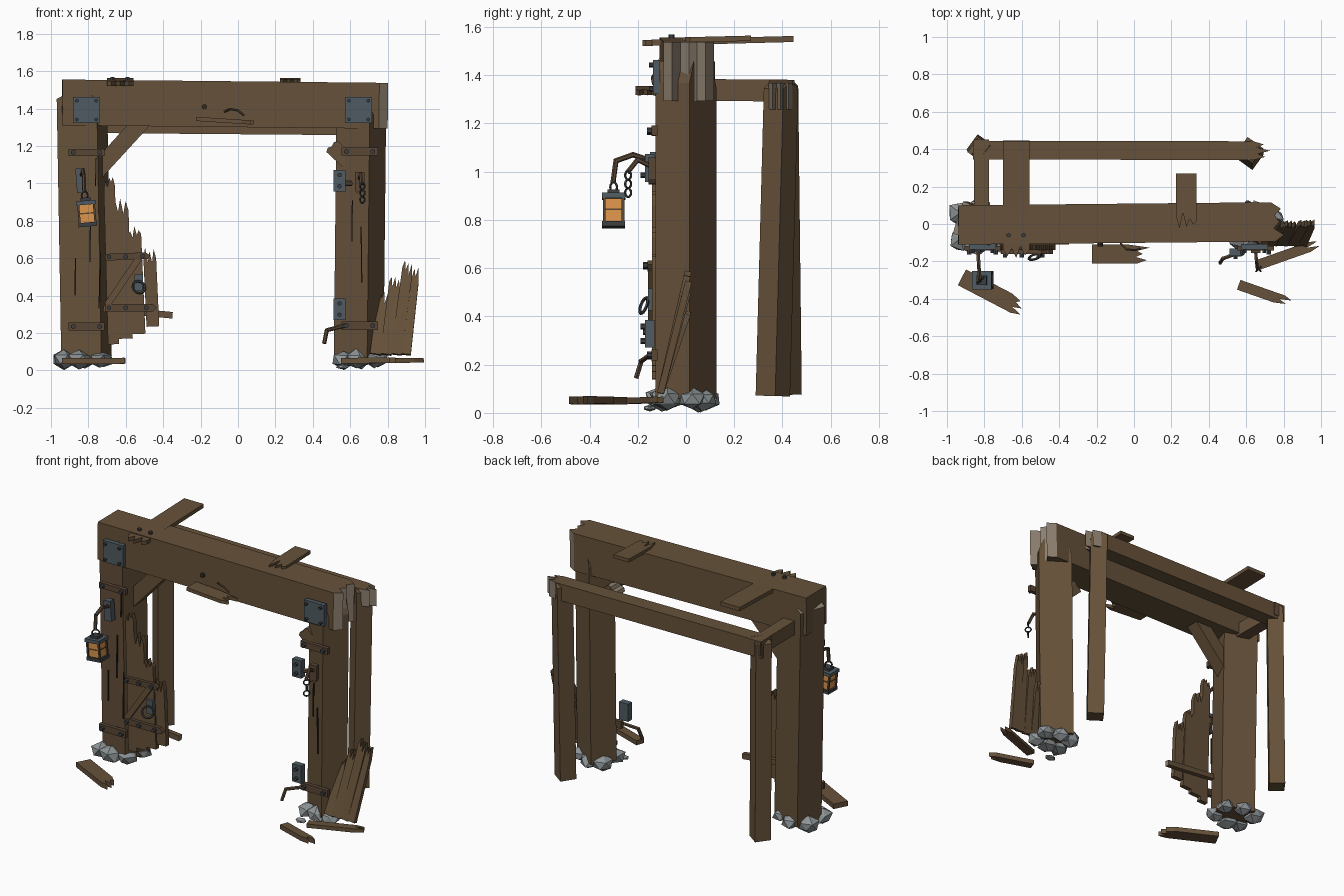
import bpy, bmesh, math, random
from mathutils import Vector, Matrix, Euler

if "Cube" in bpy.data.objects:
    bpy.data.objects.remove(bpy.data.objects["Cube"])

random.seed(7)
R = random.uniform


def mat(name, r, g, b):
    m = bpy.data.materials.new(name)
    m.diffuse_color = (r, g, b, 1)
    m.use_nodes = True
    m.node_tree.nodes["Principled BSDF"].inputs["Base Color"].default_value = m.diffuse_color
    return m


WOOD = mat("old wood", .133, .083, .042)
GRAIN = mat("pale broken wood", .26, .21, .155)
DARK = mat("dark cracks", .035, .024, .015)
RUST = mat("rusty iron", .10, .062, .036)
SLATE = mat("slate iron", .078, .105, .122)
IRON = mat("dark iron", .045, .048, .052)
STONE = mat("grey stone", .27, .30, .31)
GLOW = mat("amber glass", .72, .30, .07)


def finish(name, bm, mats, M=None):
    bmesh.ops.recalc_face_normals(bm, faces=bm.faces)
    me = bpy.data.meshes.new(name)
    bm.to_mesh(me)
    bm.free()
    for m in mats:
        me.materials.append(m)
    ob = bpy.data.objects.new(name, me)
    if M:
        ob.matrix_world = M
    bpy.context.collection.objects.link(ob)
    return ob


def box(name, loc, size, m, rot=(0, 0, 0), parent=Matrix()):
    bm = bmesh.new()
    bmesh.ops.create_cube(bm, size=1, matrix=Matrix.Diagonal((*size, 1)))
    rot = Euler([math.radians(a) for a in rot]).to_matrix().to_4x4()
    return finish(name, bm, [m], parent @ Matrix.Translation(loc) @ rot)


def plank(name, p0, p1, w, t, normal=(0, 0, 1), teeth=0, depth=.08, m=WOOD, end=None):
    """Board from p0 to p1, with a splintered far end when teeth > 0."""
    p0, p1 = Vector(p0), Vector(p1)
    L = (p1 - p0).length
    X = (p1 - p0) / L
    Z = Vector(normal)
    Z = (Z - X * Z.dot(X)).normalized()
    Y = Z.cross(X)
    pts = [(0, w / 2), (0, -w / 2)]
    if teeth:
        for i in range(2 * teeth + 1):
            cut = R(0, .4) if i % 2 else R(.5, 1)
            pts.append((L - depth * cut, -w / 2 + w * i / (2 * teeth)))
    else:
        pts += [(L, -w / 2), (L, w / 2)]
    bm = bmesh.new()
    f = bm.faces.new([bm.verts.new((x, y, -t / 2)) for x, y in pts])
    up = bmesh.ops.extrude_face_region(bm, geom=[f])["geom"]
    bmesh.ops.translate(bm, verts=[v for v in up if isinstance(v, bmesh.types.BMVert)], vec=(0, 0, t))
    bmesh.ops.recalc_face_normals(bm, faces=bm.faces)
    if end:
        for f in bm.faces:
            f.material_index = int(f.normal.x > .1)
    M = Matrix((X, Y, Z)).transposed().to_4x4()
    M.translation = p0
    return finish(name, bm, [m, end] if end else [m], M)


def rod(name, pts, r, m, sides=6):
    bm = bmesh.new()
    for a, b in zip(pts, pts[1:]):
        a, b = Vector(a), Vector(b)
        q = (b - a).to_track_quat('Z', 'Y').to_matrix().to_4x4()
        bmesh.ops.create_cone(bm, cap_ends=True, segments=sides, radius1=r, radius2=r,
                              depth=(b - a).length + r, matrix=Matrix.Translation((a + b) / 2) @ q)
    return finish(name, bm, [m])


def ring(name, loc, R1, r, m, rot=(90, 0, 0)):
    bpy.ops.mesh.primitive_torus_add(location=loc, major_radius=R1, minor_radius=r, major_segments=12,
                                     minor_segments=5, rotation=[math.radians(a) for a in rot])
    ob = bpy.context.object
    ob.name = name
    ob.data.materials.append(m)


def bolt(x, y, z, r=.012):
    rod("bolt", [(x, y + .005, z), (x, y - .012, z)], r, IRON)


def turned(a):
    a = math.radians(a)
    return (-math.sin(a), -math.cos(a), 0)


# Front posts, twisted about their own axes
plank("left_post", (-.81, 0, .05), (-.835, 0, 1.48), .225, .18, turned(18), 3, .05, end=GRAIN)
plank("right_post", (.645, 0, .06), (.66, 0, 1.46), .21, .165, turned(32), 3, .12)
# Rear posts
plank("rear_left_post", (-.825, .41, .075), (-.82, .395, 1.385), .1, .1, turned(36), 2, .04)
plank("rear_right_post", (.62, .36, .07), (.62, .395, 1.385), .105, .1, turned(36), 2, .06)
# Main beam, rear beam and side tie
plank("main_beam", (-.94, -.005, 1.433), (.805, .012, 1.415), .21, .245, (0, 0, 1), 3, .09, end=GRAIN)
plank("rear_beam", (-.86, .395, 1.325), (.73, .392, 1.312), .1, .11, (0, 0, 1), 3, .13, end=GRAIN)
plank("side_tie", (-.815, -.02, 1.34), (-.815, .45, 1.335), .08, .09)
# Roof boards left on the beam
plank("roof_board_left", (-.63, .445, 1.55), (-.63, -.19, 1.533), .14, .025, (0, 0, 1), 3, .08)
plank("roof_board_right", (.28, .27, 1.553), (.28, -.05, 1.545), .11, .022, (0, 0, 1), 3, .12)
# Corner braces, the right one snapped
plank("left_brace", (-.77, 0, 1.05), (-.50, 0, 1.345), .09, .09, (0, -1, 0))
plank("right_brace_stub", (.64, 0, 1.07), (.49, 0, 1.21), .085, .09, (0, -1, 0), 2, .03, end=GRAIN)

# Corner plates with bolts
for side, x, z in (("left", -.81, 1.392), ("right", .645, 1.392)):
    box(side + "_corner_plate", (x, -.122, z), (.145, .03, .14), SLATE)
    for dx in (-.052, .052):
        for dz in (-.05, .05):
            bolt(x + dx, -.137, z + dz, .01)
# Iron straps on the posts
for x, z, h in ((-.81, 1.165, .036), (-.81, .235, .045), (.65, 1.17, .042), (.65, .24, .046)):
    box("post_strap", (x, -.13, z), (.195, .025, h), RUST)
    for dx in (-.07, .07):
        bolt(x + dx, -.143, z, .014)
# Hinge blocks on the right post
for z in (1.015, .328):
    box("hinge_block", (.543, -.15, z), (.065, .04, .115), SLATE)
    bolt(.543, -.17, z + .03)
    bolt(.543, -.17, z - .03)
rod("hinge_arm", [(.545, -.15, 1.0), (.60, -.13, 1.0)], .015, RUST)
rod("bent_hook", [(.57, -.15, .24), (.475, -.185, .215), (.462, -.205, .15)], .011, RUST)

# Cracks in the front posts
for x, y, z, h in ((-.79, -.122, .72, .28), (-.74, -.126, .48, .3), (-.87, -.098, .5, .2),
                   (-.76, -.122, 1.06, .15), (.66, -.12, .62, .3), (.61, -.092, .8, .22)):
    box("crack", (x, y, z), (.006, .008, h), DARK, (0, R(-2, 2), 0))

# Snapped chain on the right post
plank("chain_plate", (.65, -.14, 1.06), (.65, -.14, .94), .05, .03, (0, -1, 0), 2, .03, RUST)
rod("chain_hook", [(.65, -.14, 1.02), (.655, -.2, 1.05), (.66, -.24, 1.0)], .01, RUST)
for i in range(3):
    ring("chain_link", (.665, -.24, .985 - .036 * i), .018, .005, IRON, (90, 0, 90 * (i % 2) + 45))

# Lantern bracket
plank("lantern_plate", (-.835, -.13, .95), (-.845, -.13, 1.08), .05, .04, (0, -1, 0), m=SLATE)
rod("lantern_arm", [(-.835, -.13, 1.04), (-.83, -.22, 1.07), (-.825, -.29, 1.045), (-.822, -.302, .96)], .011, RUST)
ring("lantern_ring", (-.82, -.30, .935), .022, .005, IRON, (90, 0, 40))
# Lantern, hanging a little crooked
T = Matrix.Translation((-.815, -.30, .915)) @ Matrix.Rotation(math.radians(-5), 4, 'Y')
box("lantern_cap", (0, 0, 0), (.055, .05, .018), IRON, parent=T)
box("lantern_roof", (0, 0, -.018), (.105, .098, .022), SLATE, parent=T)
box("lantern_glass", (0, 0, -.075), (.078, .072, .1), GLOW, parent=T)
box("lantern_base", (0, 0, -.135), (.1, .095, .022), IRON, parent=T)
for sx in (-1, 1):
    for sy in (-1, 1):
        box("lantern_bar", (.042 * sx, .039 * sy, -.075), (.011, .011, .1), RUST, parent=T)
box("lantern_band", (0, 0, -.075), (.082, .076, .007), RUST, parent=T)

# Hanging remains of the door
for x0, z0, x1, z1, w in ((-.665, .14, -.69, 1.06, .06), (-.605, .17, -.63, .92, .085),
                          (-.53, .195, -.555, .78, .07), (-.455, .235, -.475, .67, .068)):
    plank("door_plank", (x0, -.125, z0), (x1, -.125, z1), w, .03, (0, -1, 0), 3, .1)
plank("door_batten_top", (-.71, -.15, .605), (-.455, -.15, .615), .036, .02, (0, -1, 0), 1, .04, RUST)
plank("door_batten_bottom", (-.71, -.15, .335), (-.43, -.15, .335), .04, .02, (0, -1, 0), 1, .04, RUST)
plank("door_diagonal", (-.70, -.148, .35), (-.53, -.148, .60), .035, .02, (0, -1, 0))
plank("door_back_rail", (-.72, -.095, .33), (-.35, -.095, .295), .035, .03, (0, -1, 0), end=GRAIN)
for x, z in ((-.69, .607), (-.60, .609), (-.51, .612), (-.69, .335), (-.60, .335), (-.49, .335)):
    bolt(x, -.16, z, .013)
box("door_handle_plate", (-.53, -.148, .47), (.045, .02, .09), SLATE)
ring("door_handle_ring", (-.53, -.175, .445), .035, .007, IRON, (70, 0, 20))

# Fence planks leaning on the right post
for x0, x1, z1, w in ((.735, .785, .43, .06), (.79, .845, .52, .06), (.845, .915, .6, .058), (.895, .945, .55, .058)):
    plank("leaning_plank", (x0, -.105, .085), (x1, .012, z1), w, .028, (0, -1, .25), 3, .1)
# Fallen planks
plank("fallen_plank_left", (-.92, -.285, .05), (-.585, -.46, .052), .095, .032, (0, 0, 1), 3, .12)
plank("fallen_plank_right", (.66, -.22, .05), (1.0, -.1, .055), .055, .025, (0, 0, 1), 2, .12)
plank("fallen_plank_front", (.56, -.325, .052), (.86, -.43, .055), .055, .03, (0, 0, 1), 2, .12)

# Board, peg hole and bent nail on the beam front
plank("beam_shelf_board", (-.225, -.16, 1.345), (.085, -.16, 1.325), .1, .022, (0, 0, 1), 3, .12)
rod("peg_hole", [(-.18, -.10, 1.41), (-.18, -.112, 1.41)], .014, DARK, 8)
rod("bent_nail", [(-.07, -.105, 1.385), (-.04, -.135, 1.398), (0, -.14, 1.39), (.03, -.135, 1.365)], .006, RUST)
# Nail heads on the roof boards
for x in (-.67, -.59):
    rod("roof_nail", [(x, -.06, 1.55), (x, -.06, 1.562)], .012, IRON)

# Rubble around the post feet
for cx, spread in ((-.82, 1), (.66, .85)):
    for dx, dy, r in ((-.11, -.08, .065), (-.03, -.1, .07), (.08, -.09, .062), (.1, .03, .06),
                      (-.11, .06, .065), (0, .08, .06)):
        bm = bmesh.new()
        bmesh.ops.create_icosphere(bm, subdivisions=1, radius=r)
        for v in bm.verts:
            v.co *= R(.8, 1.2)
            v.co.z *= .75
        finish("rubble_stone", bm, [STONE], Matrix.Translation((cx + dx * spread, dy * spread, .058)))
bm = bmesh.new()
bmesh.ops.create_icosphere(bm, subdivisions=1, radius=.04, matrix=Matrix.Diagonal((1, .7, .35, 1)))
finish("flat_stone", bm, [STONE], Matrix.Translation((.56, -.15, .02)))
